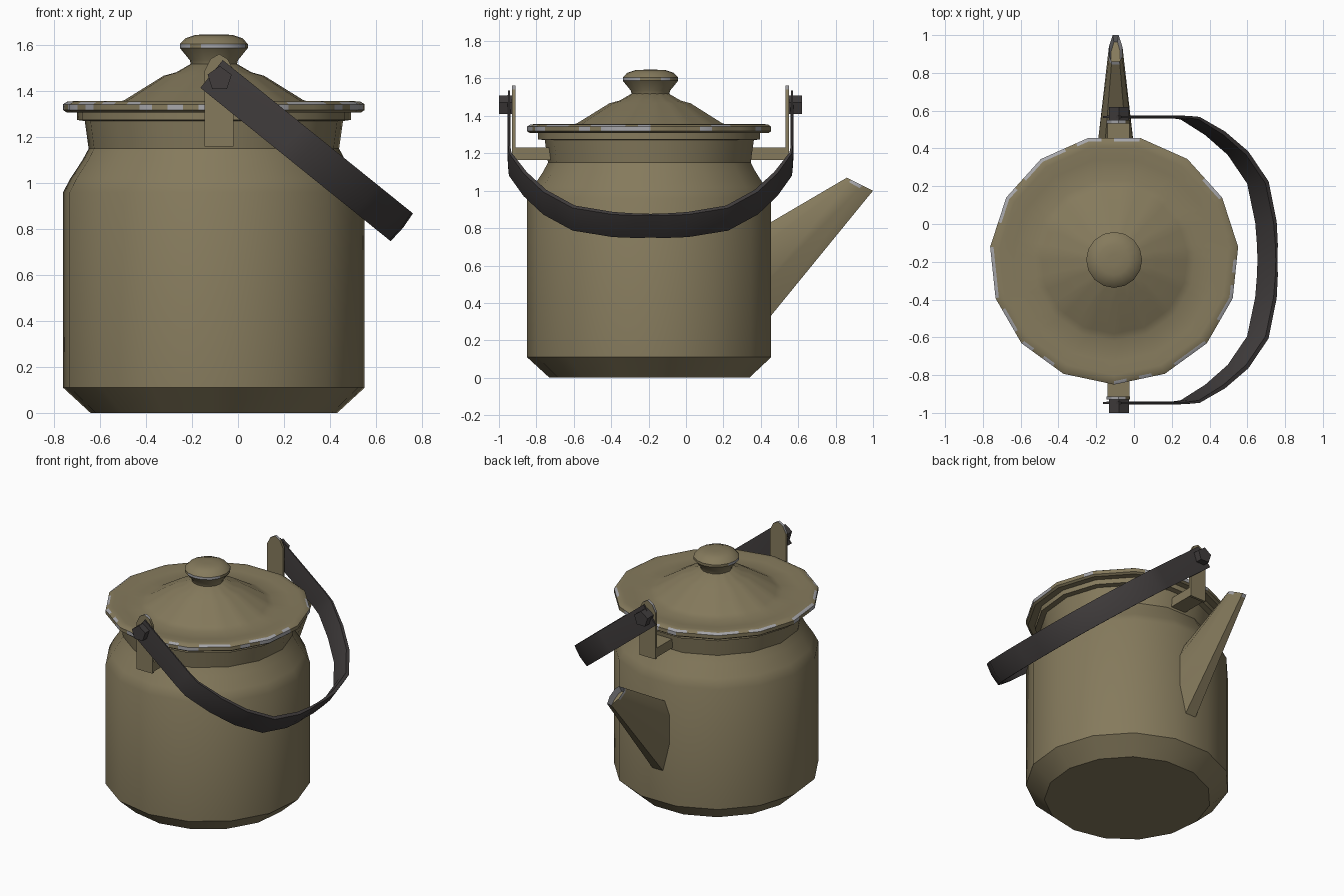
import bpy, bmesh, math, random
from mathutils import Vector

if "Cube" in bpy.data.objects:
    bpy.data.objects.remove(bpy.data.objects["Cube"])

random.seed(4)
CX, CY = -0.105, -0.19   # pot axis


def mat(name, c):
    m = bpy.data.materials.new(name)
    m.diffuse_color = (*c, 1)
    m.use_nodes = True
    m.node_tree.nodes["Principled BSDF"].inputs["Base Color"].default_value = m.diffuse_color
    return m


OLIVE = mat("olive_enamel", (0.235, 0.195, 0.108))
DARK = mat("dark_metal", (0.052, 0.046, 0.046))
CHIP = mat("chipped_grey", (0.38, 0.38, 0.40))


def finish(name, bm, mats, angle=35):
    bmesh.ops.recalc_face_normals(bm, faces=bm.faces)
    me = bpy.data.meshes.new(name)
    bm.to_mesh(me)
    bm.free()
    ob = bpy.data.objects.new(name, me)
    bpy.context.collection.objects.link(ob)
    for m in mats:
        me.materials.append(m)
    bpy.ops.object.select_all(action='DESELECT')
    ob.select_set(True)
    bpy.context.view_layer.objects.active = ob
    bpy.ops.object.shade_smooth_by_angle(angle=math.radians(angle))
    return ob


def loft(bm, rings, closed=True):
    """Bridge rings of points; returns the rows of faces."""
    vs = [[bm.verts.new(p) for p in r] for r in rings]
    rows = []
    for a, b in zip(vs, vs[1:]):
        n = len(a)
        rows.append([bm.faces.new((a[i], a[(i + 1) % n], b[(i + 1) % n], b[i])) for i in range(n)])
    caps = [bm.faces.new(vs[0]), bm.faces.new(vs[-1])] if closed else []
    return rows, caps


def lathe(bm, profile, sides, sub=1):
    """Turn a profile around the pot axis; sub splits each flat side."""
    rings = []
    for r, z in profile:
        pts = []
        for i in range(sides):
            a, b = [Vector((math.cos(t), math.sin(t), 0)) for t in
                    [-math.pi / 2 + 2 * math.pi * k / sides for k in (i, i + 1)]]
            pts += [a.lerp(b, j / sub) * r + Vector((CX, CY, z)) for j in range(sub)]
        rings.append(pts)
    return loft(bm, rings)


# body with shoulder, neck and rolled rim
bm = bmesh.new()
lathe(bm, [(0.54, 0), (0.66, 0.11), (0.66, 0.96), (0.628, 1.02), (0.575, 1.10), (0.548, 1.15),
           (0.565, 1.27), (0.6, 1.275), (0.6, 1.32)], 15)
finish("body", bm, [OLIVE])

# lid with worn rim edge
bm = bmesh.new()
rows, _ = lathe(bm, [(0.58, 1.31), (0.645, 1.308), (0.66, 1.318), (0.66, 1.343), (0.642, 1.354), (0.61, 1.357),
                     (0.54, 1.347), (0.43, 1.348), (0.39, 1.362), (0.22, 1.467),
                     (0.165, 1.482), (0.09, 1.525)], 15, 4)
for row, chance in ((rows[2], 0.3), (rows[3], 0.4)):
    for i, f in enumerate(row):
        if random.random() < chance:
            f.material_index = 1
finish("lid", bm, [OLIVE, CHIP])

# lid knob
bm = bmesh.new()
rows, _ = lathe(bm, [(0.10, 1.515), (0.105, 1.535), (0.148, 1.588), (0.148, 1.605),
                     (0.125, 1.63), (0.08, 1.645), (0.03, 1.647)], 16)
for i in (11, 12, 13, 15, 0, 1, 2, 5):
    rows[2][i].material_index = 1
finish("lid_knob", bm, [OLIVE, CHIP])

# spout: tapered section with narrow underside, hollow chipped tip
SECTION = [(-.45, 0), (.45, 0), (1, .4), (1, .82), (.6, 1), (-.6, 1), (-1, .82), (-1, .4)]


def spout_ring(low, high, half):
    low, high = Vector((0, *low)), Vector((0, *high))
    return [low.lerp(high, v) + Vector((-0.097 + half * u, 0, 0)) for u, v in SECTION]


bm = bmesh.new()
rows, caps = loft(bm, [spout_ring((0.40, 0.265), (0.40, 0.80), 0.098),
                       spout_ring((0.985, 0.982), (0.845, 1.061), 0.037),
                       spout_ring((1.0, 1.0), (0.86, 1.07), 0.034)])
for i in (0, 2, 4, 5, 6):
    rows[1][i].material_index = 1
bm.normal_update()
rim = bmesh.ops.inset_region(bm, faces=[caps[1]], thickness=0.01)
for f in rim["faces"]:
    f.material_index = 1
for v in caps[1].verts:
    v.co += Vector((0, -0.03, -0.04))
finish("spout", bm, [OLIVE, CHIP], 30)


def box(bm, x0, x1, y0, y1, z0, z1):
    loft(bm, [[(x0, y0, z), (x1, y0, z), (x1, y1, z), (x0, y1, z)] for z in (z0, z1)])


# ears and bolts, one pair at each side of the handle
for side, label in ((-1, "front"), (1, "back")):
    def Y(d):
        return CY + side * d

    bm = bmesh.new()
    box(bm, -0.14, -0.025, Y(0.52), Y(0.735), 1.165, 1.23)
    outline = [(-0.145, 1.16), (-0.02, 1.16), (-0.02, 1.49), (-0.045, 1.54),
               (-0.082, 1.562), (-0.12, 1.54), (-0.145, 1.49)]
    rows, _ = loft(bm, [[(x, Y(d), z) for x, z in outline] for d in (0.722, 0.74)])
    for i in (3, 4, 5):
        rows[0][i].material_index = 1
    finish(label + "_ear", bm, [OLIVE, CHIP], 30)

    bm = bmesh.new()
    loft(bm, [[(-0.08 + 0.055 * math.cos(a), Y(d), 1.455 + 0.055 * math.sin(a))
               for a in [math.radians(18 + 72 * k) for k in range(5)]] for d in (0.735, 0.81)])
    finish(label + "_bolt", bm, [DARK], 30)

# handle: flat strap bent in a tilted plane, path given as (length along tilt, y offset)
D = Vector((0.7785, 0, -0.6276))
W = Vector((0.6276, 0, 0.7785)) * 0.0775
START = Vector((-0.115, CY, 1.475))
half = [(0, .757, .008), (0.45, .757, .008), (0.53, .75, .012), (0.70, .67, .018), (0.855, .565, .02),
        (0.99, .41, .02), (1.045, .2, .018), (1.055, .08, .014)]
path = half + [(1.055, 0, .009)] + [(s, -y, t) for s, y, t in reversed(half)]
pts = [START + D * s + Vector((0, y, 0)) for s, y, t in path]
rings = []
for i, (s, y, t) in enumerate(path):
    tan = (pts[min(i + 1, len(pts) - 1)] - pts[max(i - 1, 0)]).normalized()
    n = tan.cross(W.normalized()) * t
    p = pts[i]
    rings.append([p + W + n * .6, p + n, p - W + n * .6, p - W - n * .6, p - n, p + W - n * .6])
bm = bmesh.new()
loft(bm, rings)
finish("handle", bm, [DARK], 40)
